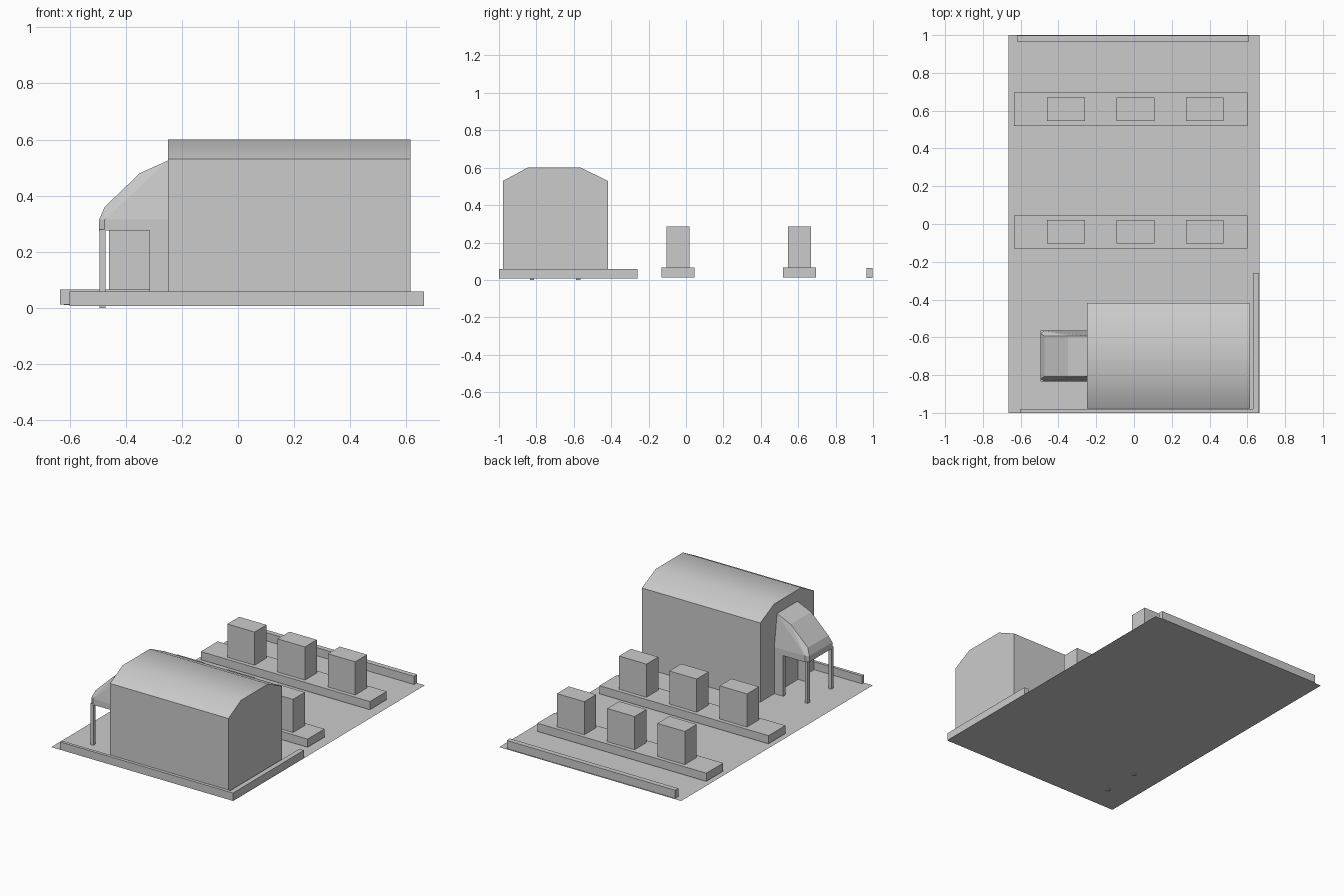
import bpy, bmesh, math

if "Cube" in bpy.data.objects:
    bpy.data.objects.remove(bpy.data.objects["Cube"])


def make_mesh(name, verts, faces):
    me = bpy.data.meshes.new(name)
    me.from_pydata(verts, [], faces)
    bm = bmesh.new()
    bm.from_mesh(me)
    bmesh.ops.recalc_face_normals(bm, faces=bm.faces)
    bm.to_mesh(me)
    bm.free()
    ob = bpy.data.objects.new(name, me)
    bpy.context.collection.objects.link(ob)
    return ob


def prism_x(name, profile, x0, x1):
    """Extrude a (y, z) profile along x."""
    n = len(profile)
    verts = [(x, y, z) for x in (x0, x1) for y, z in profile]
    faces = [tuple(range(n)), tuple(range(n, 2 * n))]
    faces += [(i, (i + 1) % n, n + (i + 1) % n, n + i) for i in range(n)]
    return make_mesh(name, verts, faces)


def box(name, x0, x1, y0, y1, z0, z1):
    return prism_x(name, [(y0, z0), (y1, z0), (y1, z1), (y0, z1)], x0, x1)


GROUND = 0.007

# Flat forecourt
make_mesh("forecourt", [(-0.665, -1, GROUND), (0.665, -1, GROUND),
                        (0.665, 1, GROUND), (-0.665, 1, GROUND)], [(0, 1, 2, 3)])

# Kerbs
box("back_kerb", -0.62, 0.61, 0.965, 0.998, 0.011, 0.065)
prof = [(-0.60, -1), (0.663, -1), (0.663, -0.26), (0.63, -0.26), (0.63, -0.98), (-0.60, -0.98)]
kerb = make_mesh("corner_kerb", [(x, y, z) for z in (GROUND, 0.059) for x, y in prof],
                 [tuple(range(6)), tuple(range(6, 12))]
                 + [(i, (i + 1) % 6, 6 + (i + 1) % 6, 6 + i) for i in range(6)])

# Two islands, three pumps on each
for row, yc in (("front", -0.042), ("back", 0.607)):
    box(row + "_island", -0.635, 0.60, yc - 0.088, yc + 0.088, 0.012, 0.066)
    for i in range(3):
        xc = -0.36 + 0.3675 * i
        box(f"{row}_pump_{i + 1}", xc - 0.1, xc + 0.1, yc - 0.062, yc + 0.062, 0.066, 0.285)

# Shop building with softly shaded roof
shop = prism_x("shop", [(-0.978, GROUND), (-0.418, GROUND), (-0.418, 0.53),
                        (-0.563, 0.60), (-0.847, 0.60), (-0.978, 0.53)], -0.25, 0.615)
bpy.context.view_layer.objects.active = shop
shop.select_set(True)
bpy.ops.object.shade_smooth_by_angle(angle=math.radians(40))
shop.select_set(False)

# Porch canopy shell, open below and towards the shop
YC = -0.70
half = [(-0.25, 0.135, 0.275), (-0.475, 0.135, 0.275), (-0.495, 0.12, 0.275),
        (-0.25, 0.135, 0.315), (-0.475, 0.135, 0.315), (-0.495, 0.12, 0.315),
        (-0.475, 0.107, 0.36), (-0.35, 0.107, 0.48), (-0.25, 0.107, 0.525)]
n = len(half)
verts = [(x, YC + s * y, z) for s in (1, -1) for x, y, z in half]
side = [(0, 1, 4, 3), (1, 2, 5, 4), (4, 5, 6), (4, 6, 7), (4, 7, 8), (4, 8, 3)]
faces = side + [tuple(i + n for i in f) for f in side]
faces += [(a, b, b + n, a + n) for a, b in ((2, 5), (5, 6), (6, 7), (7, 8))]
canopy = make_mesh("porch_canopy", verts, faces)
sol = canopy.modifiers.new("thickness", "SOLIDIFY")
sol.thickness = 0.018
sol.offset = -1

# Porch legs: slim at the front, wide against the shop
for label, s in (("left", 1), ("right", -1)):
    y0, y1 = sorted((YC + s * 0.135, YC + s * 0.112))
    box(f"porch_front_leg_{label}", -0.494, -0.473, y0, y1, 0.0, 0.28)
    box(f"porch_wall_leg_{label}", -0.315, -0.25, y0, y1, GROUND, 0.28)
